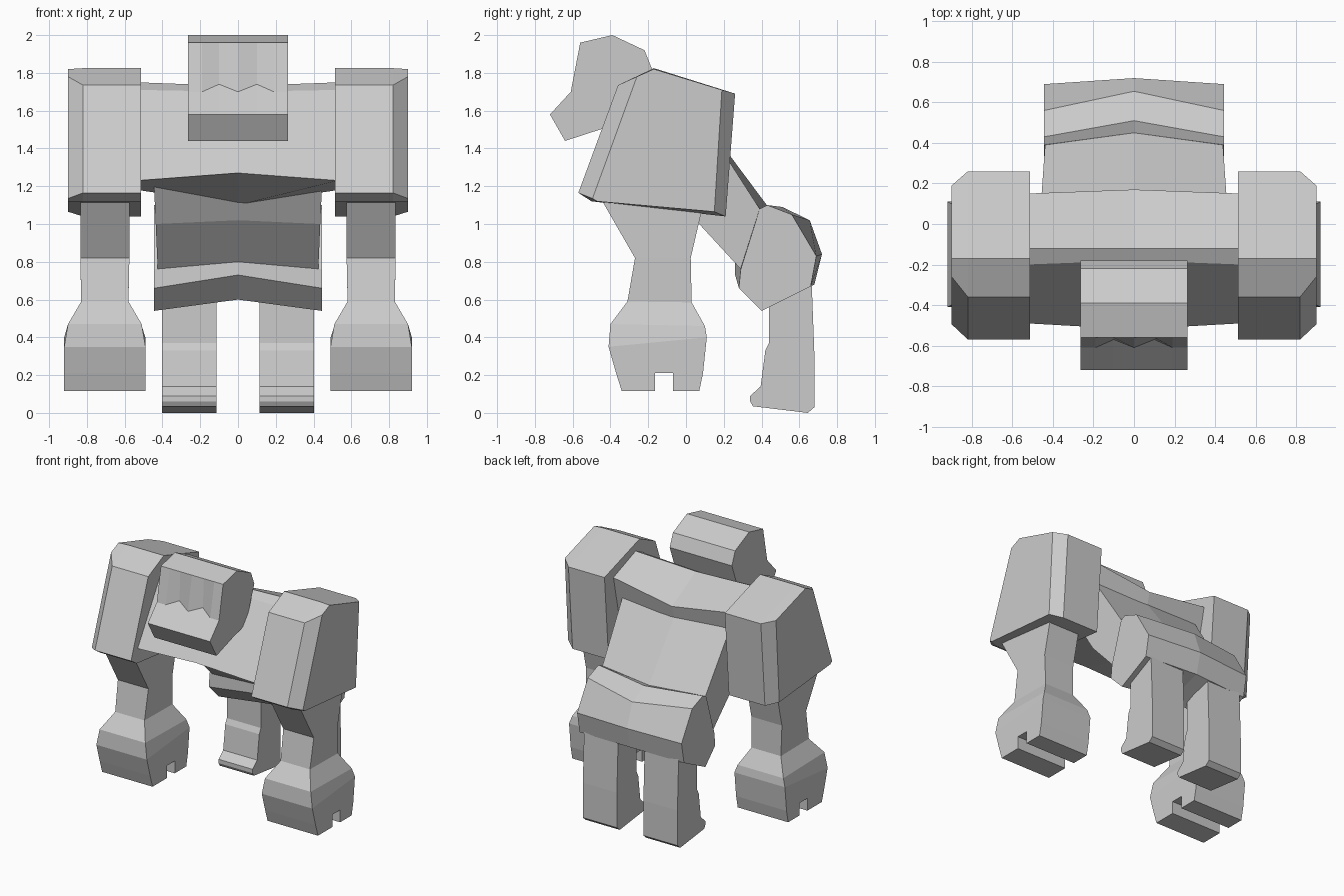
import bpy
import bmesh

cube = bpy.data.objects.get("Cube")
if cube:
    bpy.data.objects.remove(cube, do_unlink=True)

stone = bpy.data.materials.new("stone_grey")
stone.use_nodes = True
GREY = (0.6, 0.6, 0.6, 1)
stone.diffuse_color = GREY
stone.node_tree.nodes["Principled BSDF"].inputs["Base Color"].default_value = GREY


def loft(name, rings, mirror=False):
    """Skin a row of equal-length rings of points and cap both ends."""
    bm = bmesh.new()
    rows = [[bm.verts.new(p) for p in ring] for ring in rings]
    n = len(rows[0])
    for a, b in zip(rows, rows[1:]):
        for i in range(n):
            j = (i + 1) % n
            bm.faces.new((a[i], a[j], b[j], b[i]))
    bm.faces.new(rows[0][::-1])
    bm.faces.new(rows[-1])
    bmesh.ops.recalc_face_normals(bm, faces=bm.faces)
    mesh = bpy.data.meshes.new(name)
    bm.to_mesh(mesh)
    bm.free()
    mesh.materials.append(stone)
    obj = bpy.data.objects.new(name, mesh)
    bpy.context.collection.objects.link(obj)
    if mirror:
        obj.modifiers.new("Mirror", 'MIRROR').use_mirror_merge = False
    return obj


def across(name, sections, mirror=False):
    """Loft side profiles (y, z) placed at given x positions."""
    return loft(name, [[(x, y, z) for y, z in prof] for x, prof in sections], mirror)


def upright(name, levels):
    """Loft four-sided rings: front y, z, back y, z, inner x, outer x."""
    return loft(name, [[(xi, yf, zf), (xo, yf, zf), (xo, yb, zb), (xi, yb, zb)]
                       for yf, zf, yb, zb, xi, xo in levels], True)


def ridged(name, half, side, middle):
    """Body block whose centre line differs from its two sides."""
    return across(name, [(-half, side), (0, middle), (half, side)])


# Head with two shallow eye hollows
def head_profile(dent):
    return [(-.39, 2.0), (-.56, 1.96), (-.61 + dent, 1.70 + dent), (-.72, 1.58),
            (-.64, 1.44), (-.44, 1.505), (-.28, 1.55), (-.18, 1.82), (-.22, 1.92)]


across("head", [(x, head_profile(d)) for x, d in
                ((-.265, 0), (-.19, 0), (-.1, .04), (0, 0), (.1, .04), (.19, 0), (.265, 0))])

# Body blocks
ridged("chest", .53,
       [(-.20, 1.71), (-.12, 1.75), (.15, 1.65), (.05, 1.18), (-.49, 1.23)],
       [(-.18, 1.70), (-.12, 1.73), (.17, 1.57), (.05, 1.10), (-.52, 1.27)])
belly = ridged("abdomen", .44,
               [(.12, 1.50), (.39, 1.08), (.30, .75), (.07, 1.0), (-.05, 1.2)],
               [(.13, 1.50), (.45, 1.07), (.26, .80), (.06, 1.02), (-.05, 1.2)])
for v in belly.data.vertices:
    v.co.x *= 1 + .1 * (v.co.z - 1.1)
ridged("pelvis", .445,
       [(.39, 1.08), (.43, 1.10), (.56, 1.05), (.69, .83),
        (.66, .67), (.40, .54), (.28, .66), (.29, .76)],
       [(.45, 1.07), (.51, 1.09), (.655, 1.02), (.72, .84),
        (.68, .68), (.40, .60), (.26, .73), (.26, .80)])

# Shoulder blocks with chamfered outer edges
wide = [(-.17, 1.825), (-.36, 1.735), (-.57, 1.165), (-.50, 1.12), (.21, 1.04), (.26, 1.69)]
slim = [(-.17, 1.82), (-.26, 1.78), (-.495, 1.135), (-.47, 1.12), (.15, 1.065), (.19, 1.71)]
across("shoulders", [(.513, wide), (.82, wide), (.9, slim)], True)

# Forearms and fists
upright("forearms", [
    (-.46, 1.15, .09, 1.10, .575, .835),
    (-.27, .82, .025, .82, .575, .835),
    (-.31, .59, .03, .585, .58, .83),
    (-.40, .47, .10, .46, .51, .90),
    (-.41, .35, .11, .40, .49, .92),
    (-.37, .21, .09, .21, .49, .92)])
for name, top, low in (("front_fingers", (-.37, -.165), (-.34, -.165)),
                       ("back_fingers", (-.07, .09), (-.07, .07))):
    upright(name, [(top[0], .21, top[1], .21, .49, .92),
                   (low[0], .115, low[1], .115, .49, .92)])

# Hind legs with small toes
leg = [(.44, .60), (.44, .37), (.42, .33), (.395, .14), (.34, .09), (.34, .06),
       (.355, .035), (.645, 0), (.68, .03), (.68, .3), (.665, .70)]
across("hind_legs", [(.113, leg), (.403, leg)], True)
